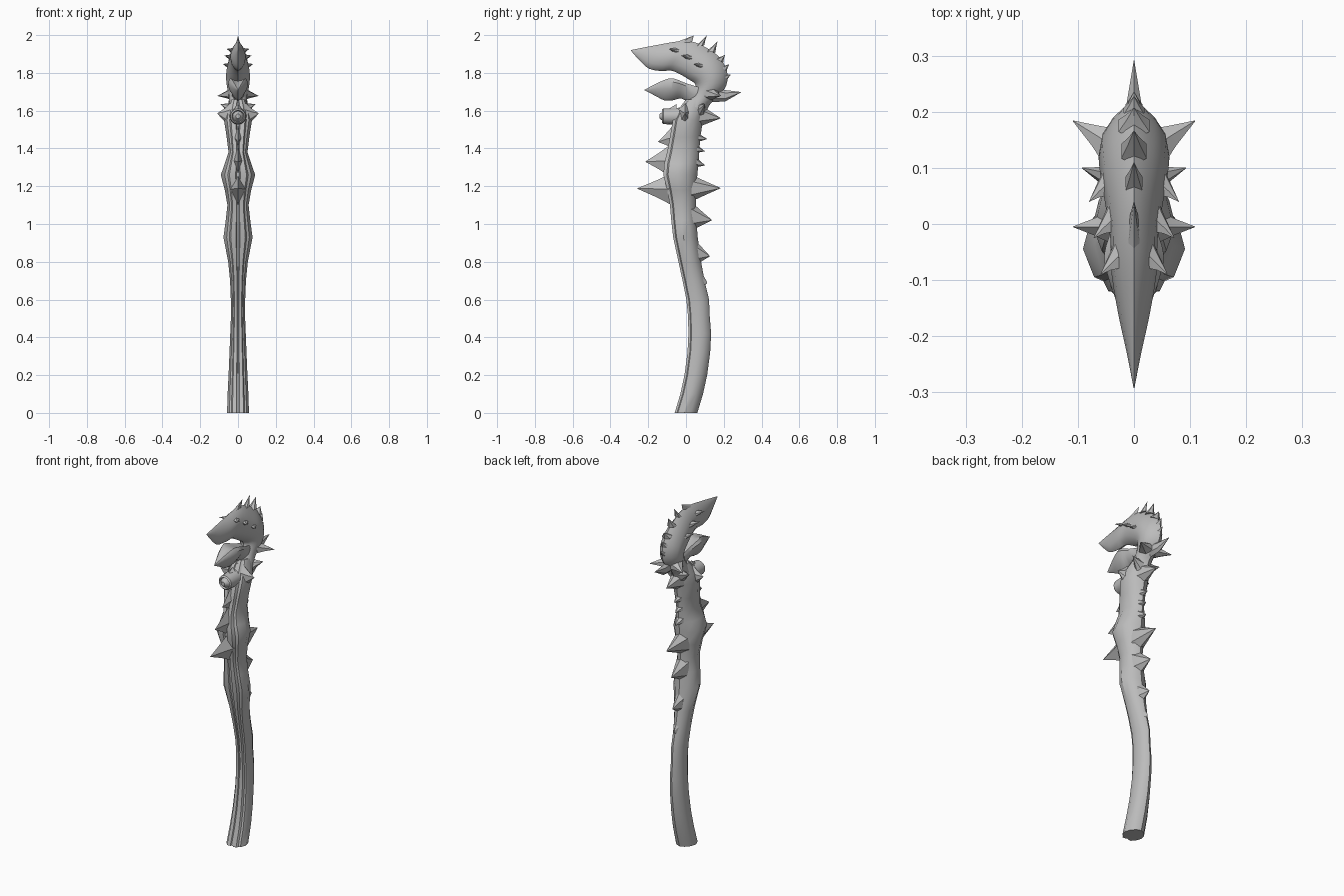
import bpy, bmesh, math
from mathutils import Vector as V

grey = bpy.data.materials.new("bone_grey")
grey.diffuse_color = (0.5, 0.5, 0.5, 1)


def finish(name, bm, angle=35):
    bmesh.ops.recalc_face_normals(bm, faces=bm.faces)
    me = bpy.data.meshes.new(name)
    bm.to_mesh(me)
    bm.free()
    me.materials.append(grey)
    ob = bpy.data.objects.new(name, me)
    bpy.context.collection.objects.link(ob)
    bpy.ops.object.select_all(action='DESELECT')
    ob.select_set(True)
    bpy.context.view_layer.objects.active = ob
    bpy.ops.object.shade_smooth_by_angle(angle=math.radians(angle))
    return ob


def bridge(bm, rings):
    """Skin a list of equal point rings and cap both ends."""
    vs = [[bm.verts.new(p) for p in r] for r in rings]
    n = len(vs[0])
    for a, b in zip(vs, vs[1:]):
        for i in range(n):
            j = (i + 1) % n
            bm.faces.new((a[i], a[j], b[j], b[i]))
    bm.faces.new(vs[0])
    bm.faces.new(vs[-1])


def smooth_rows(rows, steps):
    """Catmull-Rom refinement of section rows."""
    out = []
    for i in range(len(rows) - 1):
        p = [rows[max(0, min(len(rows) - 1, i + k))] for k in (-1, 0, 1, 2)]
        for s in range(steps):
            t = s / steps
            out.append([0.5 * (2 * b + (c - a) * t + (2 * a - 5 * b + 4 * c - d) * t * t
                               + (3 * b - a - 3 * c + d) * t ** 3) for a, b, c, d in zip(*p)])
    return out + [rows[-1]]


def loft(name, rows, half, steps=1, angle=35):
    """Rows: inner y, inner z, outer y, outer z, half width. half: (depth, width) outline."""
    rings = []
    for ya, za, yb, zb, w in smooth_rows(rows, steps):
        a, b = V((0, ya, za)), V((0, yb, zb))
        right = [a.lerp(b, f) + V((w * k, 0, 0)) for f, k in half]
        left = [a.lerp(b, f) - V((w * k, 0, 0)) for f, k in half[::-1] if k > 0]
        rings.append(right + left)
    bm = bmesh.new()
    bridge(bm, rings)
    return finish(name, bm, angle)


def spike(name, base, tip, up, h, w, sides=6, mid=0.5, bow=0.0, mirror=False):
    """Flared thorn from base to tip; h half size along up, w half size across."""
    base, tip, up = V(base), V(tip), V(up).normalized()
    axis = tip - base
    side = axis.cross(up).normalized()
    bm = bmesh.new()
    for s in ((1, -1) if mirror else (1,)):
        rings = []
        for t, k in ((0, 1), (0.45, mid), (1, 0.015)):
            c = base + axis * t + up * bow * math.sin(math.pi * t)
            ring = [c + up * h * k * math.cos(2 * math.pi * i / sides)
                    + side * w * k * math.sin(2 * math.pi * i / sides) for i in range(sides)]
            rings.append([V((p.x * s, p.y, p.z)) for p in ring])
        bridge(bm, rings)
    return finish(name, bm, 30)


# Curved shaft with a grooved flat front and a rounded back
shaft = [(0, -.06, .06, .058), (.1, -.03, .09, .055), (.2, -.008, .112, .05), (.32, .008, .128, .045),
         (.42, .013, .133, .041), (.52, .01, .125, .037), (.6, .002, .122, .038), (.7, -.018, .098, .042),
         (.8, -.04, .08, .052), (.93, -.068, .062, .077), (1.02, -.078, .055, .065), (1.1, -.085, .052, .056),
         (1.18, -.1, .055, .07), (1.26, -.12, .06, .091), (1.32, -.115, .066, .07), (1.38, -.1, .07, .05),
         (1.46, -.085, .076, .06), (1.55, -.07, .09, .074), (1.6, -.045, .1, .065), (1.66, .0, .12, .04)]
loft("shaft", [(f, z, b, z, w) for z, f, b, w in shaft],
     [(.05, 0), (.05, .08), (0, .14), (0, .5), (.1, .6), (.14, .78), (.42, 1), (.7, .85), (.92, .45), (1, 0)])

# Arched neck and beaked head
loft("neck_and_head", [
    (-.03, 1.55, .09, 1.55, .06), (-.01, 1.62, .125, 1.63, .052), (.03, 1.685, .165, 1.67, .048),
    (.05, 1.72, .212, 1.73, .058), (.045, 1.745, .217, 1.81, .063), (.015, 1.765, .175, 1.885, .06),
    (-.035, 1.795, .105, 1.935, .05), (-.08, 1.812, .035, 1.965, .042), (-.13, 1.81, -.04, 1.967, .04),
    (-.195, 1.822, -.13, 1.952, .027), (-.245, 1.865, -.21, 1.937, .013), (-.292, 1.918, -.29, 1.921, .001)],
    [(0, 0), (.06, .4), (.22, .8), (.45, 1), (.65, .9), (.82, .6), (.94, .25), (1, 0)], 3)

# Lower jaw with a pointed lip
loft("lower_jaw", [
    (.04, 1.62, .07, 1.73, .035), (-.02, 1.663, .0, 1.75, .04), (-.07, 1.655, -.05, 1.772, .053),
    (-.115, 1.655, -.09, 1.776, .046), (-.165, 1.68, -.15, 1.75, .026), (-.22, 1.708, -.219, 1.711, .001)],
    [(0, 0), (.1, .35), (.5, .9), (.8, 1), (.95, .8), (.86, .3), (.84, 0)], 3)

# Crest: top fin, then thorns down the back of the head
spike("crest_fin", (.0, -.03, 1.94), (0, .04, 1.997), (0, 1, -.2), .06, .016)
for i, (y, z, ty, tz, h, w) in enumerate([
        (.07, 1.94, .11, 1.998, .028, .018), (.13, 1.91, .166, 1.965, .026, .026),
        (.175, 1.865, .207, 1.895, .024, .032), (.2, 1.82, .228, 1.845, .02, .022),
        (.21, 1.775, .236, 1.79, .018, .018)]):
    spike(f"crest_thorn_{i}", (0, y, z), (0, ty, tz), (0, z - 1.75, .12 - y), h, w)

# Slanted scales on the sides of the head
for i, (y, z, x) in enumerate([(-.06, 1.915, .038), (.005, 1.88, .05), (.07, 1.835, .058)]):
    spike(f"cheek_scale_{i}", (x - .012, y + .015, z), (x + .022, y - .03, z + .012),
          (0, -1, .35), .036, .015, mirror=True)

# Rear horn and the two flared horns beside it
spike("rear_horn", (0, .14, 1.685), (0, .292, 1.698), (0, 0, 1), .04, .022, mid=.75, bow=-.012)
spike("side_horns", (.03, .135, 1.69), (.109, .184, 1.678), (0, 0, 1), .035, .045, mirror=True)

# Shoulder thorns
spike("shoulder_thorns", (.04, -.005, 1.57), (.109, -.005, 1.585), (0, 0, 1), .07, .035, mirror=True)
spike("rear_shoulder_thorns", (.025, .075, 1.6), (.093, .1, 1.635), (0, .3, 1), .045, .03, mirror=True)

# Round boss on the chest
bm = bmesh.new()
rings = []
for y, r in ((-.03, .046), (-.12, .041), (-.128, .033), (-.118, .028), (-.14, .012)):
    rings.append([V((r * math.cos(a * math.pi / 8), y, 1.57 + r * math.sin(a * math.pi / 8)))
                  for a in range(16)])
bridge(bm, rings)
finish("chest_boss", bm)

# Front thorns: base y, z, tip y, z, half height, half width
for i, (y, z, ty, tz, h, w, b) in enumerate([
        (-.05, 1.6, -.142, 1.58, .035, .03, 0), (-.07, 1.46, -.147, 1.435, .06, .022, 0),
        (-.09, 1.335, -.214, 1.33, .08, .026, 0), (-.075, 1.185, -.257, 1.188, .085, .046, 0)]):
    spike(f"front_thorn_{i}", (0, y, z), (0, ty, tz), (0, 0, 1), h, w, 4, .52, b)

# Back thorns, from the shoulders down to low bumps on the grip
for i, (y, z, ty, tz, h, w) in enumerate([
        (.07, 1.575, .183, 1.56, .06, .045), (.05, 1.46, .112, 1.45, .03, .03),
        (.05, 1.4, .1, 1.385, .025, .03), (.05, 1.33, .1, 1.31, .03, .03),
        (.03, 1.19, .182, 1.19, .07, .05), (.03, 1.04, .137, 1.02, .075, .045),
        (.04, .85, .126, .83, .075, .04), (.07, .7, .112, .69, .07, .03)]):
    spike(f"back_thorn_{i}", (0, y, z), (0, ty, tz), (0, 0, 1), h, w, 6, .55)
